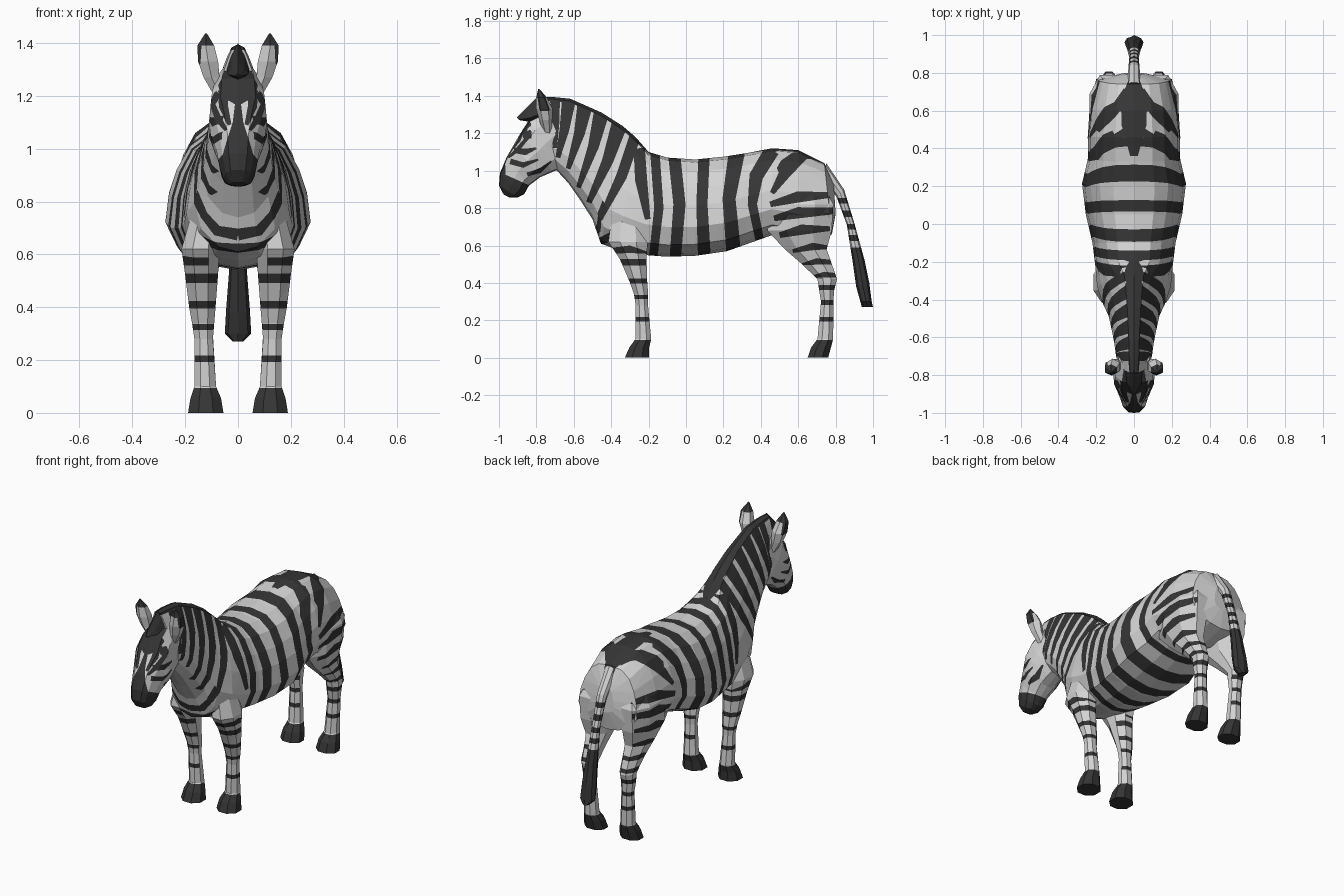
import bpy, bmesh, math
from mathutils import Vector


def material(name, value):
    m = bpy.data.materials.new(name)
    m.diffuse_color = (value, value, value, 1)
    return m


MATS = [material("pale_coat", 0.65), material("dark_stripe", 0.035)]

# half cross-sections: (height fraction, width fraction), bottom to top
BARREL = [(0, 0), (.03, .4), (.12, .84), (.3, 1), (.52, .95), (.7, .84), (.87, .66), (.97, .4), (1, 0)]
NECK = [(0, 0), (.03, .45), (.14, .85), (.3, 1), (.52, .9), (.7, .72), (.87, .45), (.97, .26), (1, 0)]
SKULL = [(0, 0), (.02, .4), (.2, .8), (.5, 1), (.8, .95), (.97, .6), (1, 0)]
SNOUT = [(0, 0), (.02, .45), (.2, .9), (.5, 1), (.8, .82), (.97, .5), (1, 0)]
ROUND = [(0, 0), (.15, .75), (.5, 1), (.85, .75), (1, 0)]


def skin(rings):
    """Bridge rings of equal point count and cap both ends."""
    bm = bmesh.new()
    rows = [[bm.verts.new(p) for p in r] for r in rings]
    n = len(rows[0])
    for a, b in zip(rows, rows[1:]):
        for i in range(n):
            j = (i + 1) % n
            bm.faces.new((a[i], a[j], b[j], b[i]))
    bm.faces.new(rows[0])
    bm.faces.new(rows[-1])
    bmesh.ops.recalc_face_normals(bm, faces=bm.faces)
    return bm


def spine_loft(rings, section):
    """Rings (top y, top z, bottom y, bottom z, half width); section(i) gives the shape."""
    out = []
    for i, (ty, tz, by, bz, w) in enumerate(rings):
        half = [(w * f, by + (ty - by) * h, bz + (tz - bz) * h) for h, f in section(i)]
        out.append(half + [(-x, y, z) for x, y, z in half[-2:0:-1]])
    return skin(out)


def post_loft(rings, side, sides=8):
    """Upright loft from rings (z, y, x, half depth, half width)."""
    out = []
    k = 1 / math.cos(math.pi / sides)
    angles = [math.tau * (i + .5) / sides for i in range(sides)]
    for z, y, x, d, w in rings:
        out.append([(side * x + w * k * math.cos(a), y + d * k * math.sin(a), z) for a in angles])
    return skin(out)


def paint(bm, stripes, axis=0, keep=lambda f: True):
    """Cut tapering bands (a, b, width) projected along an axis and darken them."""
    u, v = [i for i in range(3) if i != axis]
    tag = bm.faces.layers.int.get("tag") or bm.faces.layers.int.new("tag")
    for pts in stripes:
        pos = [Vector(p[:2]) for p in pts]
        edges = []
        for i, p in enumerate(pos):
            t = (pos[min(i + 1, len(pos) - 1)] - pos[max(i - 1, 0)]).normalized()
            off = Vector((-t.y, t.x)) * pts[i][2] / 2
            edges.append((p + off, p - off))
        for (a, b), (d, c) in zip(edges, edges[1:]):
            quad = [a, b, c, d]
            mid = (a + b + c + d) / 4
            for f in bm.faces:
                f[tag] = int(keep(f))
            for p, q in zip(quad, quad[1:] + quad[:1]):
                nrm = Vector((p.y - q.y, q.x - p.x))
                if nrm.dot(mid - p) < 0:
                    nrm = -nrm
                co, no = Vector((0, 0, 0)), Vector((0, 0, 0))
                co[u], co[v], no[u], no[v] = p.x, p.y, nrm.x, nrm.y
                no.normalize()
                faces = [f for f in bm.faces if f[tag]]
                if not faces:
                    break
                geom = faces + list({e for f in faces for e in f.edges}) + list({w for f in faces for w in f.verts})
                bmesh.ops.bisect_plane(bm, geom=geom, dist=1e-5, plane_co=co, plane_no=no)
                for f in bm.faces:
                    if f[tag] and (f.calc_center_median() - co).dot(no) < 0:
                        f[tag] = 0
            for f in bm.faces:
                if f[tag]:
                    f.material_index = 1


def bands(*levels):
    return [[(-2, z, w), (2, z, w)] for z, w in levels]


def both(stripes):
    return stripes + [[(-a, b, w) for a, b, w in s] for s in stripes]


def finish(name, bm):
    me = bpy.data.meshes.new(name)
    bm.to_mesh(me)
    bm.free()
    for m in MATS:
        me.materials.append(m)
    bpy.context.collection.objects.link(bpy.data.objects.new(name, me))


# stripes seen from the side: (y, z, width)
flank = [
    [(-.25, 1.12, .06), (-.24, .95, .065), (-.205, .74, .03)],
    [(-.17, 1.15, .05), (-.145, .8, .05), (-.18, .5, .045)],
    [(-.07, 1.15, .065), (-.035, .82, .065), (-.06, .5, .06)],
    [(.1, 1.15, .06), (.085, .82, .06), (.1, .5, .07)],
    [(.28, 1.15, .09), (.23, .85, .07), (.26, .5, .08)],
    [(.46, 1.11, .08), (.375, .97, .075), (.355, .82, .05), (.4, .6, .045)],
    [(.63, 1.09, .06), (.53, .99, .065), (.46, .88, .025)]]
rump = [
    [(.45, .82, .03), (.6, .86, .06), (.77, .87, .03)],
    [(.47, .745, .03), (.6, .775, .06), (.79, .785, .035)],
    [(.5, .655, .03), (.62, .685, .055), (.77, .69, .025)],
    [(.57, .57, .02), (.68, .595, .04), (.76, .59, .02)]]
neck = [
    [(-.70, 1.42, .055), (-.70, 1.25, .045), (-.70, 1.12, .02)],
    [(-.62, 1.42, .08), (-.65, 1.22, .052), (-.685, 1.07, .025)],
    [(-.53, 1.4, .09), (-.57, 1.2, .058), (-.63, 1.01, .025)],
    [(-.44, 1.36, .09), (-.495, 1.13, .058), (-.575, .91, .025)],
    [(-.345, 1.28, .09), (-.42, 1.05, .06), (-.52, .83, .03)],
    [(-.27, 1.19, .06), (-.345, .97, .058), (-.46, .74, .025)]]
mane = [[(-.8, 1.40, .05), (-.62, 1.385, .04), (-.45, 1.31, .035), (-.3, 1.21, .035), (-.18, 1.09, .02)]]
chest = [[(-.48, .61, .04), (-.37, .665, .045), (-.27, .69, .02)]]

# trunk with neck, barrel shape running into the thin-crested neck
TRUNK = [
    (.79, .93, .80, .77, .06), (.74, 1.04, .78, .66, .2), (.6, 1.11, .62, .62, .235),
    (.46, 1.12, .46, .655, .245), (.33, 1.095, .36, .62, .243), (.2, 1.075, .22, .57, .275),
    (.05, 1.06, .05, .545, .255), (-.1, 1.07, -.1, .54, .22), (-.2, 1.1, -.23, .55, .205),
    (-.27, 1.18, -.36, .575, .195), (-.34, 1.24, -.455, .61, .165), (-.45, 1.31, -.5, .74, .135),
    (-.54, 1.35, -.57, .85, .118), (-.62, 1.385, -.63, .935, .105), (-.72, 1.395, -.69, 1.0, .095),
    (-.79, 1.395, -.74, 1.06, .075)]
bm = spine_loft(TRUNK, lambda i: BARREL if i < 9 else NECK)
paint(bm, flank + neck + mane + chest)
paint(bm, rump, 0, lambda f: f.normal.y < .75)
# dorsal line with chevrons over the rump, then a band around the breast
dorsal = [[(0, .81, .02), (0, .66, .14), (0, .52, .13), (0, .36, .04)]]
dorsal += both([[(.03, .7, .06), (.12, .58, .05), (.19, .49, .015)],
                [(.02, .5, .05), (.1, .455, .04), (.17, .4, .03)]])
paint(bm, dorsal, 2, lambda f: f.normal.z > .3)
front = both([[(0, .675, .045), (.08, .69, .04), (.13, .75, .03), (.16, .84, .015)]])
paint(bm, front, 1, lambda f: f.normal.y < -.2 and f.calc_center_median().y < -.35)
finish("trunk_and_neck", bm)

# head with dark muzzle, forehead blaze, cheek stripes and eyes
HEAD = [
    (-.74, 1.32, -.64, 1.08, .085), (-.84, 1.27, -.67, 1.01, .103), (-.885, 1.2, -.71, .995, .11),
    (-.92, 1.14, -.78, .965, .104), (-.96, 1.07, -.84, .92, .082), (-.995, .985, -.865, .875, .07),
    (-1.0, .92, -.9, .857, .056), (-.975, .873, -.945, .858, .03)]
bm = spine_loft(HEAD, lambda i: SKULL if i < 3 else SNOUT)
paint(bm, [[(-.935, .965, .24), (-1.0, .82, .3)],
           [(-.83, 1.215, .01), (-.845, 1.19, .05), (-.87, 1.175, .015)],
           [(-.92, 1.11, .03), (-.86, 1.10, .035), (-.8, 1.12, .01)],
           [(-.94, 1.05, .03), (-.87, 1.03, .03), (-.79, 1.06, .01)],
           [(-.85, .98, .02), (-.78, 1.0, .025), (-.72, 1.05, .01)]])
blaze = [[(0, 1.31, .09), (0, 1.24, .15), (0, 1.2, .13), (0, 1.17, .03)],
         [(0, 1.18, .02), (0, 1.1, .04), (0, 1.03, .085), (0, .97, .12)]]
blaze += both([[(.055, 1.22, .04), (.055, 1.16, .035), (.032, 1.09, .015)],
               [(.1, 1.17, .025), (.08, 1.12, .03), (.045, 1.07, .012)]])
paint(bm, blaze, 1, lambda f: f.normal.y < -.4)
finish("head", bm)

# forelock tuft, peaked on top
bm = spine_loft([(-.73, 1.39, -.72, 1.25, .03), (-.79, 1.4, -.78, 1.26, .042),
                 (-.86, 1.33, -.83, 1.26, .04), (-.905, 1.285, -.89, 1.27, .01)],
                lambda i: [(0, 0), (.3, 1), (.65, .6), (1, 0)])
for f in bm.faces:
    f.material_index = 1
finish("forelock", bm)

# tail with bands and dark tuft
bm = spine_loft([(.75, 1.04, .73, .96, .035), (.845, .9, .805, .86, .03), (.9, .72, .86, .71, .025),
                 (.955, .52, .89, .52, .035), (.98, .4, .91, .38, .045), (.993, .3, .932, .3, .05),
                 (1.0, .27, .94, .27, .02)], lambda i: ROUND)
paint(bm, bands((.42, .34), (.64, .03), (.7, .03), (.77, .035), (.84, .03)))
finish("tail", bm)

# paired legs and ears
FRONT = [(0, -.262, .122, .065, .067), (.055, -.25, .122, .053, .058), (.1, -.228, .124, .042, .041),
         (.28, -.236, .13, .033, .035), (.34, -.24, .132, .038, .042), (.4, -.253, .135, .046, .05),
         (.53, -.283, .138, .072, .063), (.62, -.31, .142, .105, .072), (.74, -.31, .125, .09, .055)]
HIND = [(0, .705, .122, .055, .066), (.055, .722, .122, .053, .058), (.1, .745, .124, .042, .041),
        (.3, .755, .13, .033, .035), (.36, .752, .132, .04, .04), (.42, .755, .132, .052, .044),
        (.5, .7, .132, .08, .052), (.58, .64, .134, .112, .066), (.68, .607, .143, .172, .085),
        (.82, .62, .143, .168, .092), (.93, .62, .11, .11, .07)]
EAR = [(1.2, -.74, .07, .02, .02), (1.27, -.75, .1, .03, .03), (1.33, -.757, .113, .038, .038),
       (1.39, -.772, .122, .025, .032), (1.437, -.787, .121, .003, .003)]
for label, side in (("right", 1), ("left", -1)):
    def outer(f):
        return f.normal.x * side > -.3

    bm = post_loft(FRONT, side)
    paint(bm, bands((.04, .11)))
    paint(bm, bands((.205, .025), (.325, .022), (.41, .028), (.51, .035)), 0, lambda f: f.normal.x * side > -.85)
    paint(bm, [[(-.42, .57, .03), (-.3, .58, .04), (-.2, .56, .01)]], 0, outer)
    finish("front_leg_" + label, bm)
    bm = post_loft(HIND, side)
    paint(bm, flank[5:] + rump, 0, lambda f: outer(f) and f.normal.y < .9)
    paint(bm, bands((.04, .11)))
    paint(bm, bands((.205, .025), (.295, .025), (.375, .028)), 0, lambda f: f.normal.x * side > -.85)
    paint(bm, [[(.62, .5, .01), (.7, .515, .035), (.8, .51, .02)],
               [(.66, .43, .01), (.74, .445, .03), (.82, .44, .02)]], 0, outer)
    finish("hind_leg_" + label, bm)
    bm = post_loft(EAR, side, 6)
    paint(bm, bands((1.42, .06)))
    # dark outer rim of the ear
    paint(bm, [[(side * .148, 1.40, .02), (side * .148, 1.32, .012)]], 1)
    finish("ear_" + label, bm)
